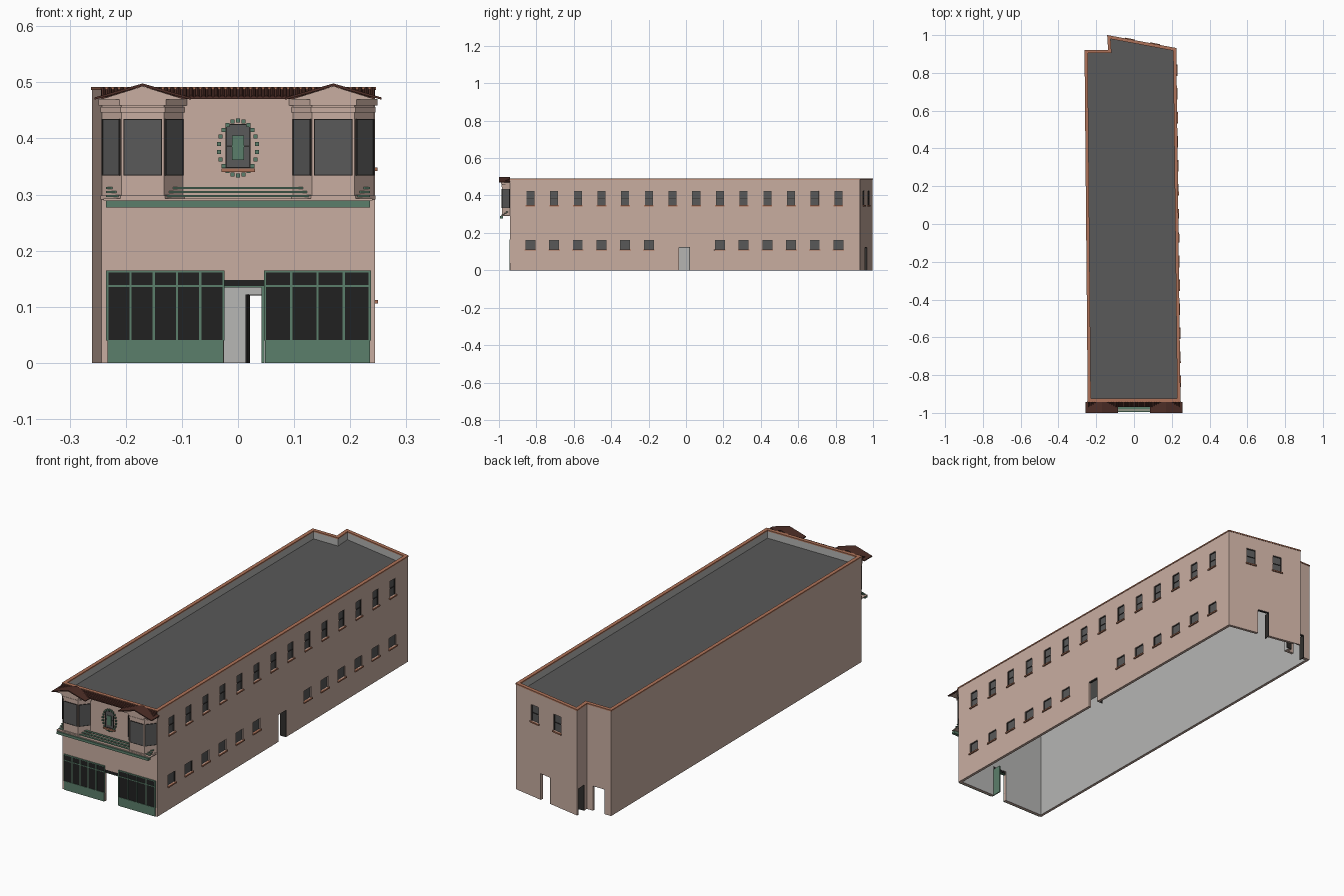
import bpy, bmesh, math
from mathutils import Matrix, Vector

if "Cube" in bpy.data.objects:
    bpy.data.objects.remove(bpy.data.objects["Cube"])


def material(name, r, g, b):
    m = bpy.data.materials.new(name)
    m.use_nodes = True
    m.diffuse_color = (r, g, b, 1)
    m.node_tree.nodes["Principled BSDF"].inputs["Base Color"].default_value = (r, g, b, 1)
    return m


PINK = material("pink stucco", .58, .42, .355)
GREY = material("light grey interior", .46, .46, .45)
CLAY = material("terracotta trim", .42, .17, .10)
ROOF = material("dark grey roof and glass", .10, .10, .10)
GREEN = material("green paint", .105, .21, .145)
BLACK = material("black shop glass", .015, .015, .015)
BROWN = material("brown roof tile", .075, .027, .02)
FRAME = material("dark window frame", .03, .028, .026)


def finish(name, bm, *mats):
    bmesh.ops.recalc_face_normals(bm, faces=bm.faces)
    me = bpy.data.meshes.new(name)
    bm.to_mesh(me)
    bm.free()
    for m in mats:
        me.materials.append(m)
    ob = bpy.data.objects.new(name, me)
    bpy.context.collection.objects.link(ob)
    return ob


def boxes(name, mat, items):
    """Each item: wall frame, (x0, x1), (y0, y1), (z0, z1); local y points inward."""
    bm = bmesh.new()
    for M, *spans in items:
        mid = Vector([(a + b) / 2 for a, b in spans])
        size = [abs(b - a) for a, b in spans]
        bmesh.ops.create_cube(bm, size=1, matrix=M @ Matrix.Translation(mid) @ Matrix.Diagonal((*size, 1)))
    return finish(name, bm, mat)


def prism(name, points, vec, mat):
    bm = bmesh.new()
    face = bm.faces.new([bm.verts.new(p) for p in points])
    top = bmesh.ops.extrude_face_region(bm, geom=[face])["geom"]
    bmesh.ops.translate(bm, vec=vec, verts=[v for v in top if isinstance(v, bmesh.types.BMVert)])
    return finish(name, bm, mat)


def flat(points, z):
    return [(x, y, z) for x, y in points]


def inset(points, d):
    out = []
    for i, p in enumerate(points):
        p, a, b = Vector(p), Vector(points[i - 1]), Vector(points[(i + 1) % len(points)])
        d1, d2 = (p - a).normalized(), (b - p).normalized()
        n1, n2 = Vector((-d1.y, d1.x)), Vector((-d2.y, d2.x))
        out.append(tuple(p + d * (n1 + n2) / (1 + n1.dot(n2))))
    return out


def ring(name, outer, inner, z0, z1, *mats):
    """Hollow wall; first material outside, last material inside."""
    bm = bmesh.new()
    loops = [[bm.verts.new(p) for p in flat(pts, z)]
             for pts, z in ((outer, z0), (outer, z1), (inner, z1), (inner, z0))]
    for k in range(4):
        A, B = loops[k], loops[(k + 1) % 4]
        for i in range(len(A)):
            j = (i + 1) % len(A)
            bm.faces.new((A[i], A[j], B[j], B[i])).material_index = len(mats) - 1 if k == 2 else 0
    return finish(name, bm, *mats)


def frame_of(a, b):
    return Matrix.Translation((a[0], a[1], 0)) @ Matrix.Rotation(math.atan2(b[1] - a[1], b[0] - a[0]), 4, "Z")


# Footprint and the local frame of each wall
plan = [(-.243, -.94), (.244, -.94), (.222, .93), (-.14, .998), (-.135, .92), (-.26, .92)]
walls = [frame_of(p, plan[(i + 1) % 6]) for i, p in enumerate(plan)]
front = Matrix.Translation((0, -.94, 0))
right, back, notch_side, notch_back = walls[1:5]
inner = inset(plan, .013)
shell = ring("building_walls", plan, inner, 0, .488, PINK, GREY)
ring("parapet_cap", inset(plan, -.002), inset(plan, .015), .486, .492, CLAY)
prism("roof_deck", flat(inner, .45), (0, 0, .003), ROOF)
prism("ceiling", flat(inner, .446), (0, 0, .003), GREY)

# Windows: wall frame, centre, width, bottom, top
tall = [(right, .108 + .1267 * i, .043, .348, .424) for i in range(14)]
tall += [(back, u, .045, .348, .424) for u in (.114, .249)]
low = [(right, .108 + .1267 * i, .053, .112, .162) for i in range(14) if i not in (6, 7)]
windows = tall + low
doors = [(right, .902, .962, .125), (back, .149, .207, .122),
         (notch_side, .01, .06, .12), (notch_back, .031, .093, .115)]

# Cut window recesses and open doorways
cuts = [(M, (u - w / 2, u + w / 2), (-.02, .008), (a, b)) for M, u, w, a, b in windows]
cuts += [(M, (a, b), (-.02, .03), (-.02, h)) for M, a, b, h in doors]
cuts.append((front, (-.025, .048), (-.02, .03), (-.02, .148)))
cutter = boxes("opening_cutter", PINK, cuts)
cutter.hide_render = True
mod = shell.modifiers.new("openings", "BOOLEAN")
mod.operation, mod.solver, mod.object = "DIFFERENCE", "EXACT", cutter
bpy.context.view_layer.objects.active = shell
bpy.ops.object.modifier_apply(modifier=mod.name)
bpy.data.objects.remove(cutter)

boxes("window_glass", ROOF, [(M, (u - w / 2, u + w / 2), (.006, .009), (a, b)) for M, u, w, a, b in windows])
boxes("window_sills", CLAY, [(M, (u - w / 2 - .004, u + w / 2 + .004), (-.006, .005), (a - .006, a))
                             for M, u, w, a, b in windows])
bars = []
for M, u, w, a, b in windows:
    for s in (-1, 1):
        edge = u + s * (w / 2 - .001)
        bars.append((M, (edge - .001, edge + .001), (.003, .007), (a, b)))
    bars.append((M, (u - w / 2, u + w / 2), (.003, .007), (b - .002, b)))
    mid = (a + b) / 2
    if b > .2:
        bars.append((M, (u - w / 2, u + w / 2), (.003, .007), (mid - .0015, mid + .0015)))
boxes("window_frames", FRAME, bars)
boxes("door_frames", FRAME, [(M, (b - .003, b), (0, .03), (0, h)) for M, a, b, h in doors]
      + [(M, (a, b), (.002, .012), (h - .002, h)) for M, a, b, h in doors])

# Shopfront
shops = [(-.233, -.026, 5), (.048, .235, 4)]
boxes("shop_glass", BLACK, [(front, (a, b), (-.002, 0), (.04, .163)) for a, b, n in shops]
      + [(front, (-.025, .048), (.0, .012), (.137, .148))])
trim = [(front, (-.025, .048), (-.001, .01), (.134, .137)), (front, (.042, .047), (0, .055), (0, .135))]
for a, b, n in shops:
    trim.append((front, (a, b), (-.004, .001), (0, .041)))
    for z in (.137, .163):
        trim.append((front, (a, b), (-.004, 0), (z - .002, z + .002)))
    for i in range(n + 1):
        x = a + (b - a) * i / n
        trim.append((front, (x - .002, x + .002), (-.004, 0), (.04, .165)))
boxes("shop_frames", GREEN, trim)

# Stepped green ledge over the shopfront
boxes("ledge_slats", GREEN, [(front, (-.235, .235), (-.054, -.038), (.277, .289))]
      + [(front, (-.235, .235), (-.041 + .009 * i, -.03 + .009 * i), (.296 + .007 * i, .299 + .007 * i))
         for i in range(3)])
boxes("ledge_base", PINK, [(front, (-.24, .24), (-.048, 0), (.289, .293))])


# Corner bays with gabled tile roofs
def bay_plan(cx, grow):
    w, f, d = .072 + grow, .038 + grow / 2, -.983 - grow
    return [(cx - w, -.94), (cx - f, d), (cx + f, d), (cx + w, -.94)]


glass, rims = [], []
for side, cx in (("right", -.17), ("left", .17)):
    pts = bay_plan(cx, 0)
    prism(side + "_bay", flat(pts, .293), (0, 0, .177), PINK)
    for name, grow, z0, z1 in (("bay_foot", .003, .291, .298), ("bay_moulding", .003, .446, .456),
                               ("bay_cornice", .007, .459, .47)):
        prism(side + "_" + name, flat(bay_plan(cx, grow), z0), (0, 0, z1 - z0), PINK)
    for a, b in zip(pts, pts[1:]):
        M, n = frame_of(a, b), math.dist(a, b)
        x0, x1 = n * .06, n * .94
        glass.append((M, (x0, x1), (-.002, .001), (.335, .434)))
        rims += [(M, (x - .001, x + .001), (-.003, 0), (.334, .435)) for x in (x0, x1)]
        rims += [(M, (x0, x1), (-.003, 0), (z - .001, z + .001)) for z in (.335, .434)]
    prism(side + "_gable", [(cx - .077, -.992, .469), (cx + .077, -.992, .469), (cx, -.992, .493)],
          (0, .05, 0), PINK)
    roof = [(-.086, .469), (0, .493), (.086, .469), (.086, .473), (0, .498), (-.086, .473)]
    prism(side + "_gable_roof", [(cx + x, -1, z) for x, z in roof], (0, .058, 0), BROWN)
boxes("bay_glass", ROOF, glass)
boxes("bay_window_frames", FRAME, rims)

# Tiled eave across the front
prism("tile_eave", [(-.243, -.941, .47), (-.243, -.968, .47), (-.243, -.968, .474), (-.243, -.941, .488)],
      (.486, 0, 0), BROWN)
bm = bmesh.new()
slope = Vector((0, .027, .014))
turn = slope.to_track_quat("Z", "Y").to_matrix().to_4x4()
for i in range(44):
    spot = Matrix.Translation((-.24 + .48 * i / 43, -.9545, .481))
    bmesh.ops.create_cone(bm, cap_ends=True, segments=8, radius1=.004, radius2=.004,
                          depth=slope.length, matrix=spot @ turn)
finish("barrel_tiles", bm, BROWN)

# Central window ringed by an oval of small blocks
boxes("oval_glass", ROOF, [(front, (-.021, .021), (-.003, 0), (.347, .425))])
boxes("oval_window_frame", FRAME, [(front, (x - .001, x + .001), (-.005, 0), (.347, .425)) for x in (-.021, .021)]
      + [(front, (-.021, .021), (-.005, 0), (z - .001, z + .001)) for z in (.348, .386, .425)])
boxes("oval_panel", GREEN, [(front, (-.011, .011), (-.006, 0), (.362, .405))])
boxes("oval_sill", CLAY, [(front, (-.029, .03), (-.01, 0), (.34, .346))])
ovals = []
for i in range(22):
    t = math.tau * i / 22
    x, z = .034 * math.sin(t), .383 + .049 * math.cos(t)
    ovals.append((front, (x - .0035, x + .0035), (-.006, 0), (z - .0035, z + .0035)))
boxes("oval_blocks", GREEN, ovals)
